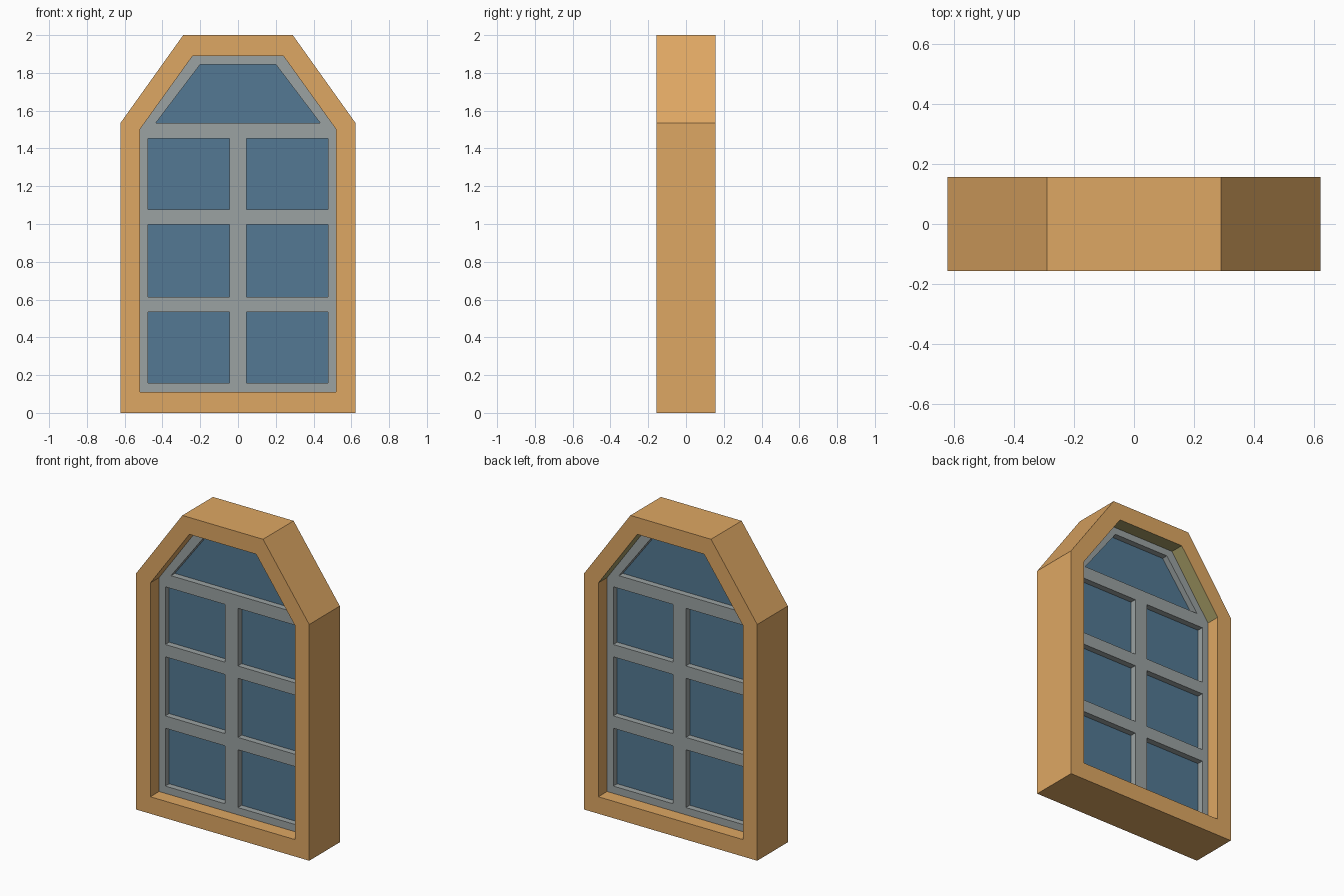
import bpy, bmesh
from mathutils import Vector, Matrix

if "Cube" in bpy.data.objects:
    bpy.data.objects.remove(bpy.data.objects["Cube"])


def srgb(r, g, b):
    lin = [(c / 255 / 12.92) if c < 11 else ((c / 255 + 0.055) / 1.055) ** 2.4 for c in (r, g, b)]
    return (*lin, 1)


def material(name, rgb):
    m = bpy.data.materials.new(name)
    m.diffuse_color = srgb(*rgb)
    m.use_nodes = True
    m.node_tree.nodes["Principled BSDF"].inputs["Base Color"].default_value = m.diffuse_color
    return m


WOOD = material("warm wood", (222, 167, 99))
OLIVE = material("olive reveal", (168, 158, 104))
GREY = material("grey sash", (155, 162, 162))
GLASS = material("blue glass", (83, 121, 147))


def mirrored(half):
    """Closed outline from its right half, listed bottom to top."""
    return half + [(-x, z) for x, z in reversed(half)]


def slab(name, loops, half_depth, mats):
    """Flat plate in the XZ plane; first loop is the outline, the rest are holes."""
    cu = bpy.data.curves.new(name, 'CURVE')
    cu.dimensions = '2D'
    cu.fill_mode = 'BOTH'
    cu.extrude = half_depth
    for pts in loops:
        s = cu.splines.new('POLY')
        s.points.add(len(pts) - 1)
        for p, (x, z) in zip(s.points, pts):
            p.co = (x, z, 0, 1)
        s.use_cyclic_u = True
    tmp = bpy.data.objects.new(name + "_outline", cu)
    bpy.context.collection.objects.link(tmp)
    dg = bpy.context.evaluated_depsgraph_get()
    me = bpy.data.meshes.new_from_object(tmp.evaluated_get(dg))
    bpy.data.objects.remove(tmp)
    me.transform(Matrix.Rotation(1.5707963268, 4, 'X'))
    bm = bmesh.new()
    bm.from_mesh(me)
    bmesh.ops.remove_doubles(bm, verts=bm.verts, dist=1e-4)
    bmesh.ops.recalc_face_normals(bm, faces=bm.faces)
    for f in bm.faces:
        f.smooth = False
        f.material_index = 0
    bm.to_mesh(me)
    bm.free()
    me.name = name
    me.materials.clear()
    for m in mats:
        me.materials.append(m)
    ob = bpy.data.objects.new(name, me)
    bpy.context.collection.objects.link(ob)
    return ob


outer = mirrored([(0.622, 0), (0.622, 1.535), (0.29, 2.0)])
opening = mirrored([(0.52, 0.11), (0.52, 1.5), (0.24, 1.89)])

# Wooden surround
frame = slab("window_frame", [outer, opening], 0.157, [WOOD, OLIVE])

# Olive upper reveal on the rear half of the opening
bm = bmesh.new()
bm.from_mesh(frame.data)
bmesh.ops.bisect_plane(bm, geom=bm.verts[:] + bm.edges[:] + bm.faces[:],
                       plane_co=(0, 0, 0), plane_no=(0, 1, 0))
bm.normal_update()
for f in bm.faces:
    c = f.calc_center_median()
    inward = f.normal.dot(c - Vector((0, 0, 1))) < 0
    if abs(f.normal.y) < 0.1 and inward and c.z > 1.55 and c.y > 0:
        f.material_index = 1
bm.to_mesh(frame.data)
bm.free()

# Grey sash with six square panes and one top pane
holes = [mirrored([(0.435, 1.535), (0.2, 1.845)])]
for z0, z1 in ((0.157, 0.533), (0.613, 0.997), (1.077, 1.452)):
    for s in (-1, 1):
        a, b = s * 0.046, s * 0.476
        holes.append([(a, z0), (b, z0), (b, z1), (a, z1)])
slab("sash", [opening] + holes, 0.067, [GREY])

# Glass plate running behind every opening
slab("glass", [mirrored([(0.5, 0.13), (0.5, 1.49), (0.23, 1.87)])], 0.027, [GLASS])
